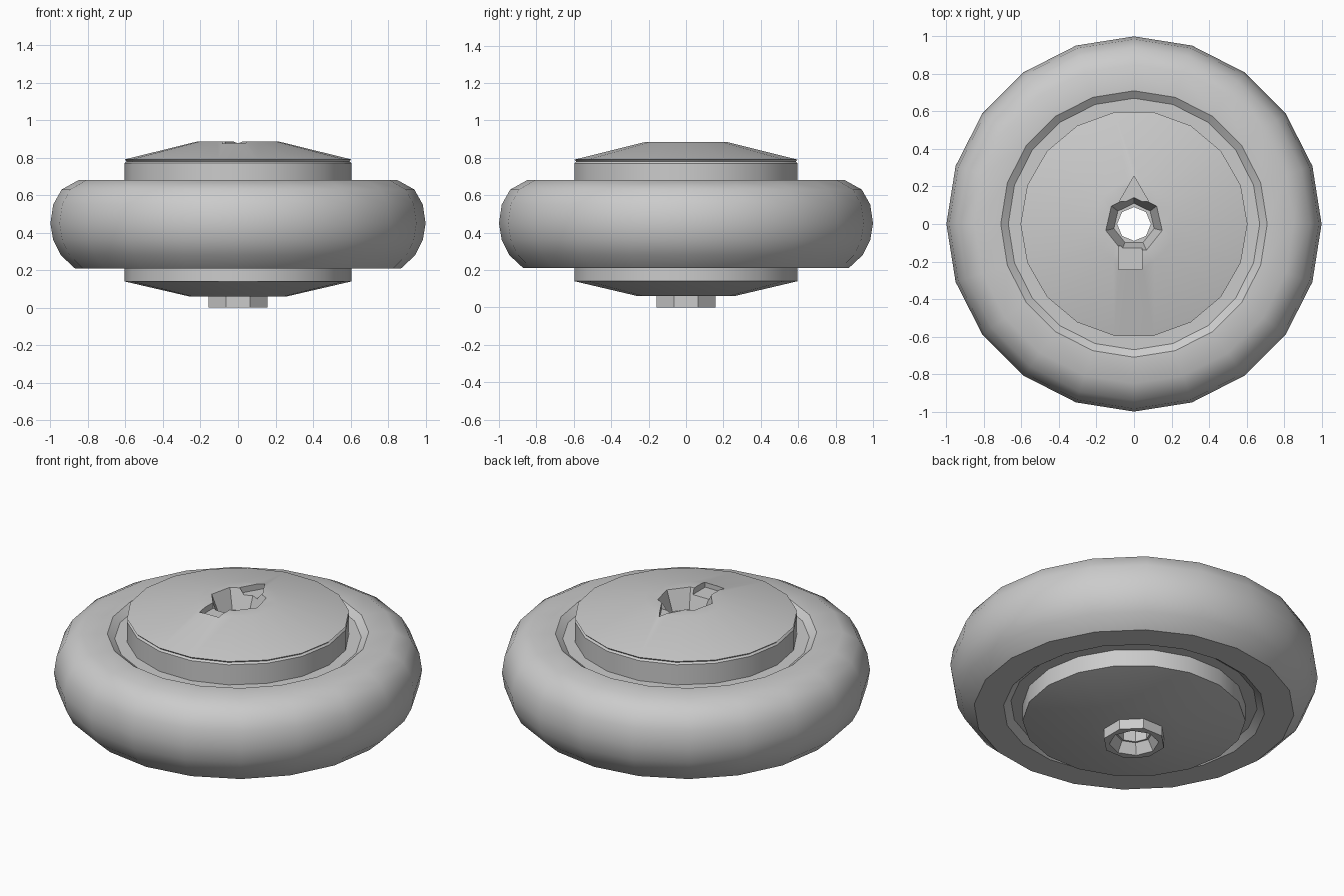
import bpy
import bmesh
import math
from mathutils import Matrix

if "Cube" in bpy.data.objects:
    bpy.data.objects.remove(bpy.data.objects["Cube"])

grey = bpy.data.materials.new("plain grey")
grey.use_nodes = True
grey.diffuse_color = (0.6, 0.6, 0.6, 1)
bsdf = next(n for n in grey.node_tree.nodes if n.type == "BSDF_PRINCIPLED")
bsdf.inputs["Base Color"].default_value = grey.diffuse_color


def finish(name, bm):
    bmesh.ops.remove_doubles(bm, verts=bm.verts, dist=1e-5)
    bmesh.ops.recalc_face_normals(bm, faces=bm.faces)
    mesh = bpy.data.meshes.new(name)
    bm.to_mesh(mesh)
    bm.free()
    mesh.materials.append(grey)
    obj = bpy.data.objects.new(name, mesh)
    bpy.context.collection.objects.link(obj)
    return obj


def lathe(name, profile, sides, closed=False):
    """Revolve an (r, z) profile about the upright axis."""
    bm = bmesh.new()
    verts = [bm.verts.new((r, 0, z)) for r, z in profile]
    edges = [bm.edges.new(pair) for pair in zip(verts, verts[1:])]
    if closed:
        edges.append(bm.edges.new((verts[-1], verts[0])))
    bmesh.ops.spin(bm, geom=verts + edges, cent=(0, 0, 0), axis=(0, 0, 1),
                   angle=math.tau, steps=sides, use_duplicate=False)
    return finish(name, bm)


def prism(name, r_low, r_high, z_low, z_high, sides, x=0, y=0, turn=0):
    bm = bmesh.new()
    place = (Matrix.Translation((x, y, (z_low + z_high) / 2))
             @ Matrix.Rotation(turn, 4, "Z"))
    bmesh.ops.create_cone(bm, cap_ends=True, segments=sides, radius1=r_low,
                          radius2=r_high, depth=z_high - z_low, matrix=place)
    return finish(name, bm)


def activate(obj):
    bpy.ops.object.select_all(action="DESELECT")
    obj.select_set(True)
    bpy.context.view_layer.objects.active = obj


def cut(obj, cutter):
    activate(obj)
    mod = obj.modifiers.new("cut", "BOOLEAN")
    mod.operation = "DIFFERENCE"
    mod.solver = "EXACT"
    mod.object = cutter
    bpy.ops.object.modifier_apply(modifier=mod.name)
    bpy.data.objects.remove(cutter)


# Fat rounded tyre with a shallow seat around the hub on both sides
tyre = lathe("tyre", [
    (0.58, 0.65), (0.67, 0.65), (0.71, 0.68), (0.85, 0.68), (0.94, 0.63),
    (0.985, 0.55), (1.0, 0.45), (0.985, 0.36), (0.945, 0.28), (0.87, 0.21),
    (0.71, 0.21), (0.67, 0.24), (0.58, 0.24)], 20, closed=True)

# Hub drum with sloping faces and a fine step under the upper rim
hub = lathe("hub", [
    (0, 0.06), (0.26, 0.06), (0.605, 0.14), (0.605, 0.77), (0.595, 0.78),
    (0.605, 0.79), (0.22, 0.885), (0, 0.885)], 18)

# Small boss under the hub
boss = prism("axle_boss", 0.17, 0.17, 0, 0.07, 8, turn=math.pi / 8)

# Axle bore, its flared mouths and the two notches beside the upper mouth
cut(hub, prism("bore_cutter", 0.09, 0.09, -0.1, 1, 8))
cut(boss, prism("boss_bore_cutter", 0.14, 0.09, -0.01, 0.08, 8))
cut(hub, prism("mouth_cutter", 0.11, 0.16, 0.77, 0.9, 7))
cut(hub, prism("front_notch_cutter", 0.09, 0.09, 0.85, 0.95, 4,
               x=-0.02, y=-0.18, turn=math.pi / 4))
cut(hub, prism("back_notch_cutter", 0.09, 0.09, 0.85, 0.95, 3,
               y=0.165, turn=0))

for part, angle in ((tyre, 35), (hub, 25), (boss, 25)):
    activate(part)
    bpy.ops.object.shade_smooth_by_angle(angle=math.radians(angle))
